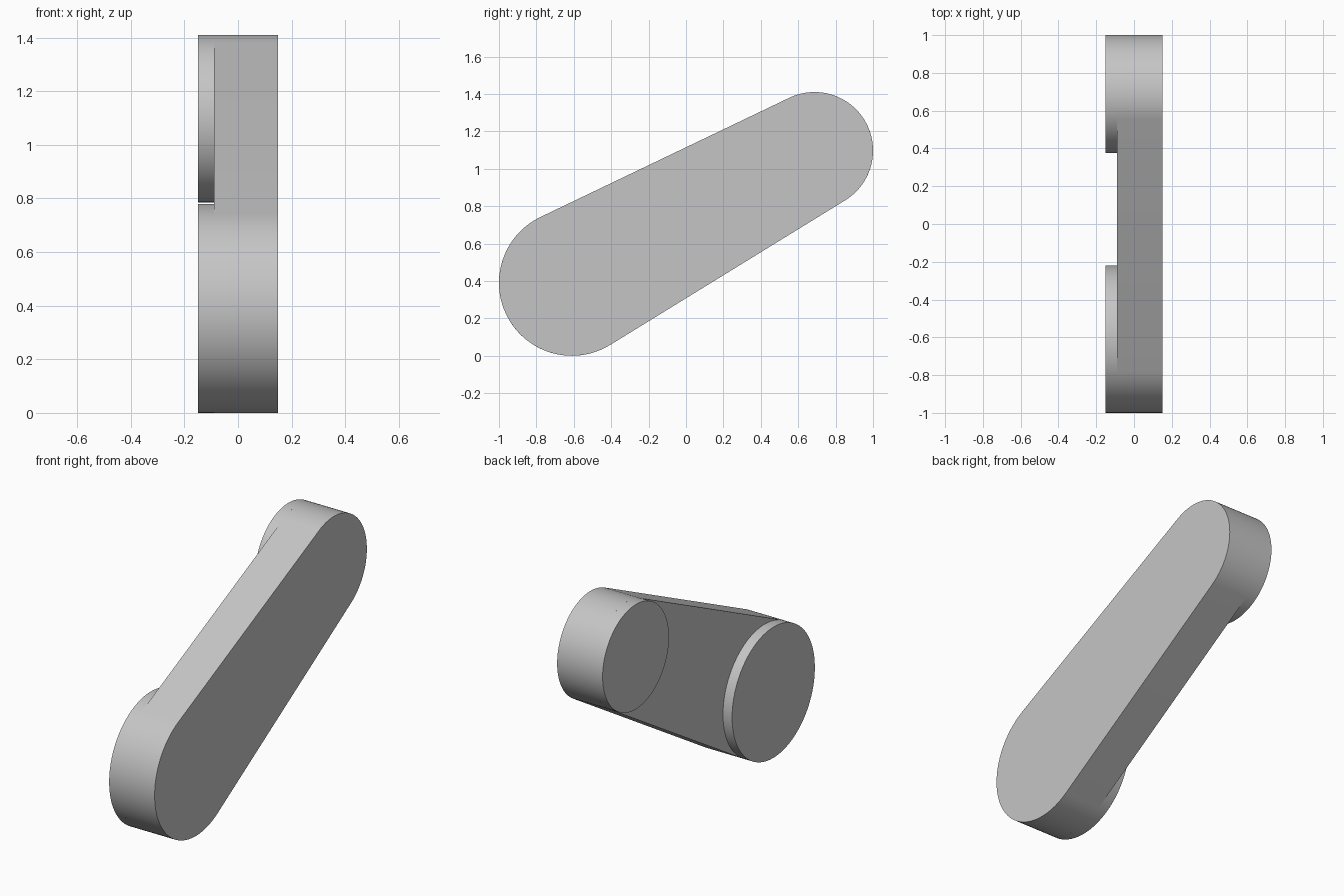
import bpy, bmesh, math
from mathutils import Vector

cube = bpy.data.objects.get("Cube")
if cube:
    bpy.data.objects.remove(cube, do_unlink=True)

grey = bpy.data.materials.new("light grey")
grey.use_nodes = True
colour = (0.56, 0.56, 0.56, 1)
grey.diffuse_color = colour
grey.node_tree.nodes["Principled BSDF"].inputs["Base Color"].default_value = colour

# Each end: centre (y, z) and radius
BIG, BIG_R = Vector((-0.61, 0.39)), 0.39
SMALL, SMALL_R = Vector((0.6875, 1.0975)), 0.3125
OUTER, INNER, FACE = 0.15, -0.09, -0.15


def arc(centre, radius, start, end, steps):
    """Points (y, z) along an arc, both ends included."""
    angles = [start + (end - start) * i / steps for i in range(steps + 1)]
    return [centre + radius * Vector((math.cos(a), math.sin(a))) for a in angles]


def slab(name, profile, x0, x1):
    """Extrude a side profile between two x positions."""
    bm = bmesh.new()
    base = bm.faces.new([bm.verts.new((x0, p.x, p.y)) for p in profile])
    top = bmesh.ops.extrude_face_region(bm, geom=[base])["geom"]
    verts = [v for v in top if isinstance(v, bmesh.types.BMVert)]
    bmesh.ops.translate(bm, verts=verts, vec=(x1 - x0, 0, 0))
    bmesh.ops.recalc_face_normals(bm, faces=bm.faces)
    mesh = bpy.data.meshes.new(name)
    bm.to_mesh(mesh)
    bm.free()
    mesh.materials.append(grey)
    obj = bpy.data.objects.new(name, mesh)
    bpy.context.collection.objects.link(obj)
    bpy.ops.object.select_all(action="DESELECT")
    obj.select_set(True)
    bpy.context.view_layer.objects.active = obj
    bpy.ops.object.shade_smooth_by_angle(angle=math.radians(30))


# Tapered arm: two end arcs joined by their common tangents
axis = SMALL - BIG
tilt = math.atan2(axis.y, axis.x)
spread = math.acos((BIG_R - SMALL_R) / axis.length)
upper, lower = tilt + spread, tilt - spread
slab("arm",
     arc(SMALL, SMALL_R, lower, upper, 48)
     + arc(BIG, BIG_R, upper, lower + math.tau, 48),
     INNER, OUTER)

# Round bosses raised on the inner side, flush with the arm's ends
for name, centre, radius in (("large_boss", BIG, BIG_R), ("small_boss", SMALL, SMALL_R)):
    slab(name, arc(centre, radius, lower, lower + math.tau, 96)[:-1], FACE, INNER)
